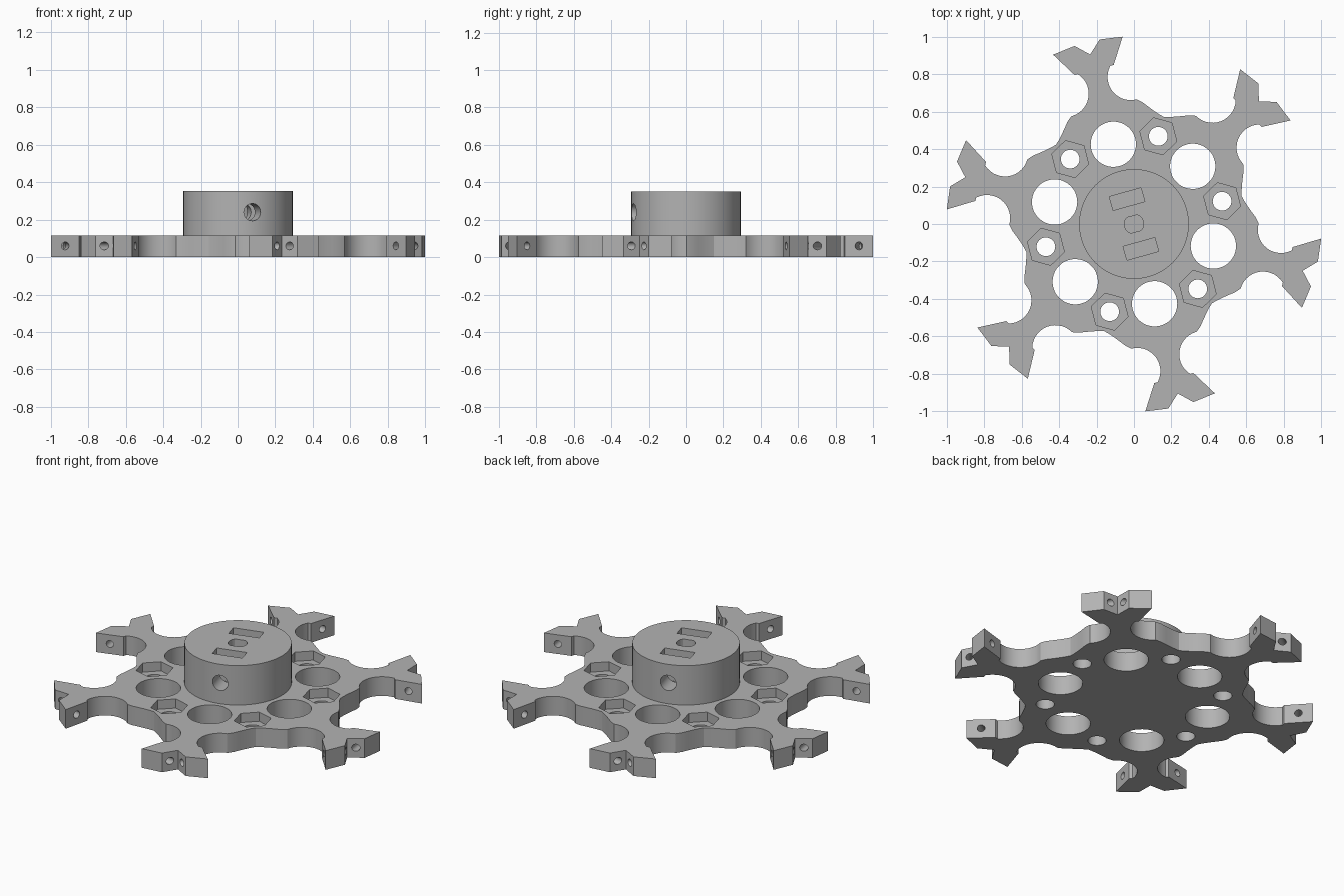
import bpy, bmesh, math
from mathutils import Matrix, Vector

AXIS = math.radians(-15.5)      # direction of the first arm
SIXTH = math.radians(60)
PLATE_H = 0.115
HUB_TOP = 0.352

cube = bpy.data.objects.get("Cube")
if cube:
    bpy.data.objects.remove(cube, do_unlink=True)

grey = bpy.data.materials.new("plain_grey")
grey.use_nodes = True
colour = (0.45, 0.45, 0.45, 1)
grey.diffuse_color = colour
grey.node_tree.nodes["Principled BSDF"].inputs["Base Color"].default_value = colour


def make_object(name, bm):
    bmesh.ops.recalc_face_normals(bm, faces=bm.faces)
    mesh = bpy.data.meshes.new(name)
    bm.to_mesh(mesh)
    bm.free()
    mesh.materials.append(grey)
    obj = bpy.data.objects.new(name, mesh)
    bpy.context.collection.objects.link(obj)
    return obj


def prism(bm, outline, z0, z1):
    """Extrude a flat outline of (x, y) points from z0 to z1."""
    face = bm.faces.new([bm.verts.new((x, y, z0)) for x, y in outline])
    top = bmesh.ops.extrude_face_region(bm, geom=[face])["geom"]
    bmesh.ops.translate(bm, vec=(0, 0, z1 - z0),
                        verts=[v for v in top if isinstance(v, bmesh.types.BMVert)])


def ring(centre, radius, sides, start=0.0):
    return [(centre[0] + radius * math.cos(start + math.tau * i / sides),
             centre[1] + radius * math.sin(start + math.tau * i / sides))
            for i in range(sides)]


def polar(radius, angle):
    return (radius * math.cos(angle), radius * math.sin(angle))


def turn(point, angle):
    c, s = math.cos(angle), math.sin(angle)
    return (point[0] * c - point[1] * s, point[0] * s + point[1] * c)


def drill(bm, start, end, radius, sides):
    """Add a cylinder running between two points."""
    start, end = Vector(start), Vector(end)
    way = end - start
    place = Matrix.Translation((start + end) / 2) @ way.to_track_quat("Z", "Y").to_matrix().to_4x4()
    bmesh.ops.create_cone(bm, cap_ends=True, segments=sides, radius1=radius,
                          radius2=radius, depth=way.length, matrix=place)


def cut(target, name, bm):
    cutter = make_object(name, bm)
    cutter.hide_render = True
    mod = target.modifiers.new(name, "BOOLEAN")
    mod.operation, mod.solver, mod.object = "DIFFERENCE", "EXACT", cutter
    bpy.context.view_layer.objects.active = target
    bpy.ops.object.modifier_apply(modifier=name)
    bpy.data.objects.remove(cutter, do_unlink=True)


def shade(obj):
    bpy.ops.object.select_all(action="DESELECT")
    obj.select_set(True)
    bpy.context.view_layer.objects.active = obj
    bpy.ops.object.shade_smooth_by_angle(angle=math.radians(25))


# Half of one forked arm, from the notch to the valley beside it
tip, step = (0.984, 0.192), (0.85, 0.108)
notch, prong_corner = (0.935, 0.0), (1.0, 0.069)
half = [prong_corner, tip, step]
for i in range(15):
    a = math.radians(-47 - 133 * i / 14)
    half.append((0.765 + 0.124 * math.cos(a), 0.18 + 0.124 * math.sin(a)))
for r, deg in [(0.652, 18.5), (0.631, 21.5), (0.614, 24.5), (0.601, 27.5)]:
    half.append(polar(r, math.radians(deg)))
valley = polar(0.594, SIXTH / 2)
arm = [(x, -y) for x, y in reversed(half)] + [notch] + half + [valley]

# Wheel plate with six forked arms
angles = [AXIS + SIXTH * i for i in range(6)]
bm = bmesh.new()
prism(bm, [turn(p, a) for a in angles for p in arm], 0, PLATE_H)
plate = make_object("wheel_plate", bm)

# Large holes on the arm axes, bolt holes between them
bm = bmesh.new()
for a in angles:
    prism(bm, ring(polar(0.44, a), 0.121, 48), -0.1, 0.3)
    prism(bm, ring(polar(0.486, a + SIXTH / 2), 0.05, 32), -0.1, 0.3)
cut(plate, "round_holes", bm)

# Hexagonal nut recesses
bm = bmesh.new()
for a in angles:
    between = a + SIXTH / 2
    prism(bm, ring(polar(0.486, between), 0.102, 6, between + SIXTH / 2), 0.06, 0.3)
cut(plate, "nut_recesses", bm)

# Pin holes through each prong
bm = bmesh.new()
for a in angles:
    for side in (-1, 1):
        inner = turn((0.985, side * -0.005), a)
        outer = turn((0.898, side * 0.191), a)
        drill(bm, (*inner, 0.06), (*outer, 0.06), 0.021, 20)
cut(plate, "pin_holes", bm)
shade(plate)

# Hub
bm = bmesh.new()
prism(bm, ring((0, 0), 0.293, 96), PLATE_H, HUB_TOP)
hub = make_object("hub", bm)

# Shaft bore with two flats
bm = bmesh.new()
bore = [(x, max(-0.043, min(0.043, y))) for x, y in ring((0, 0), 0.052, 32, math.pi / 32)]
prism(bm, [turn(p, -AXIS) for p in bore], 0.13, 0.5)
cut(hub, "shaft_bore", bm)

# Nut slots either side of the bore
bm = bmesh.new()
for side in (-1, 1):
    corners = [(-0.088, -0.038), (0.088, -0.038), (0.088, 0.038), (-0.088, 0.038)]
    prism(bm, [turn((x, y + side * 0.138), -AXIS) for x, y in corners], 0.16, 0.5)
cut(hub, "nut_slots", bm)

# Set screw hole across the hub
bm = bmesh.new()
end = turn((0, 0.4), -AXIS)
drill(bm, (*end, 0.24), (-end[0], -end[1], 0.24), 0.046, 32)
cut(hub, "screw_hole", bm)
shade(hub)
